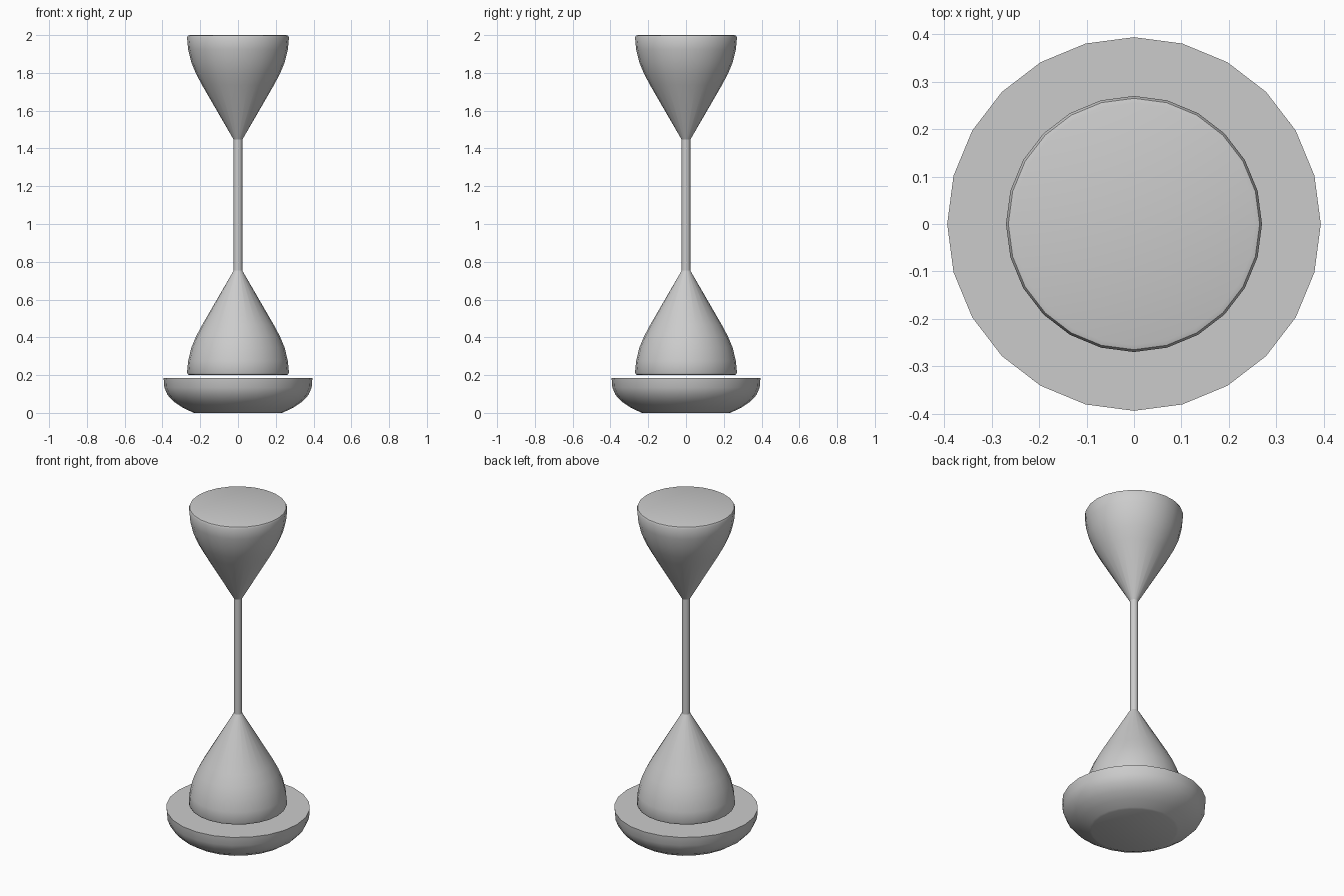
import bpy, bmesh, math

if "Cube" in bpy.data.objects:
    bpy.data.objects.remove(bpy.data.objects["Cube"])

SIDES = 24


def lathe(name, profile, angle=40):
    """Revolve (radius, z) points around z, bottom to top, with capped ends."""
    bm = bmesh.new()
    rings = []
    for r, z in profile:
        rings.append([bm.verts.new((r * math.cos(2 * math.pi * i / SIDES),
                                    r * math.sin(2 * math.pi * i / SIDES), z))
                      for i in range(SIDES)])
    for a, b in zip(rings, rings[1:]):
        for i in range(SIDES):
            j = (i + 1) % SIDES
            bm.faces.new((a[i], a[j], b[j], b[i]))
    bm.faces.new(rings[0][::-1])
    bm.faces.new(rings[-1])
    bmesh.ops.recalc_face_normals(bm, faces=bm.faces)
    mesh = bpy.data.meshes.new(name)
    bm.to_mesh(mesh)
    bm.free()
    obj = bpy.data.objects.new(name, mesh)
    bpy.context.collection.objects.link(obj)
    bpy.ops.object.select_all(action='DESELECT')
    obj.select_set(True)
    bpy.context.view_layer.objects.active = obj
    bpy.ops.object.shade_smooth_by_angle(angle=math.radians(angle))
    return obj


# Rounded dish base with flat top and bottom
lathe("base", [(0.233, 0.0), (0.245, 0.005), (0.295, 0.029), (0.34, 0.059),
               (0.373, 0.095), (0.39, 0.134), (0.394, 0.185)])

# Bell-shaped cone, used below and mirrored above the rod
bell = [(0.255, 0.2), (0.265, 0.203), (0.27, 0.213), (0.264, 0.275),
        (0.247, 0.345), (0.222, 0.405), (0.19, 0.465), (0.022, 0.755)]
MID_Z = 1.1
lathe("lower_cone", bell)
lathe("upper_cone", [(r, 2 * MID_Z - z) for r, z in reversed(bell)])

# Thin rod joining the two cones
lathe("rod", [(0.023, 0.75), (0.023, 1.45)])
